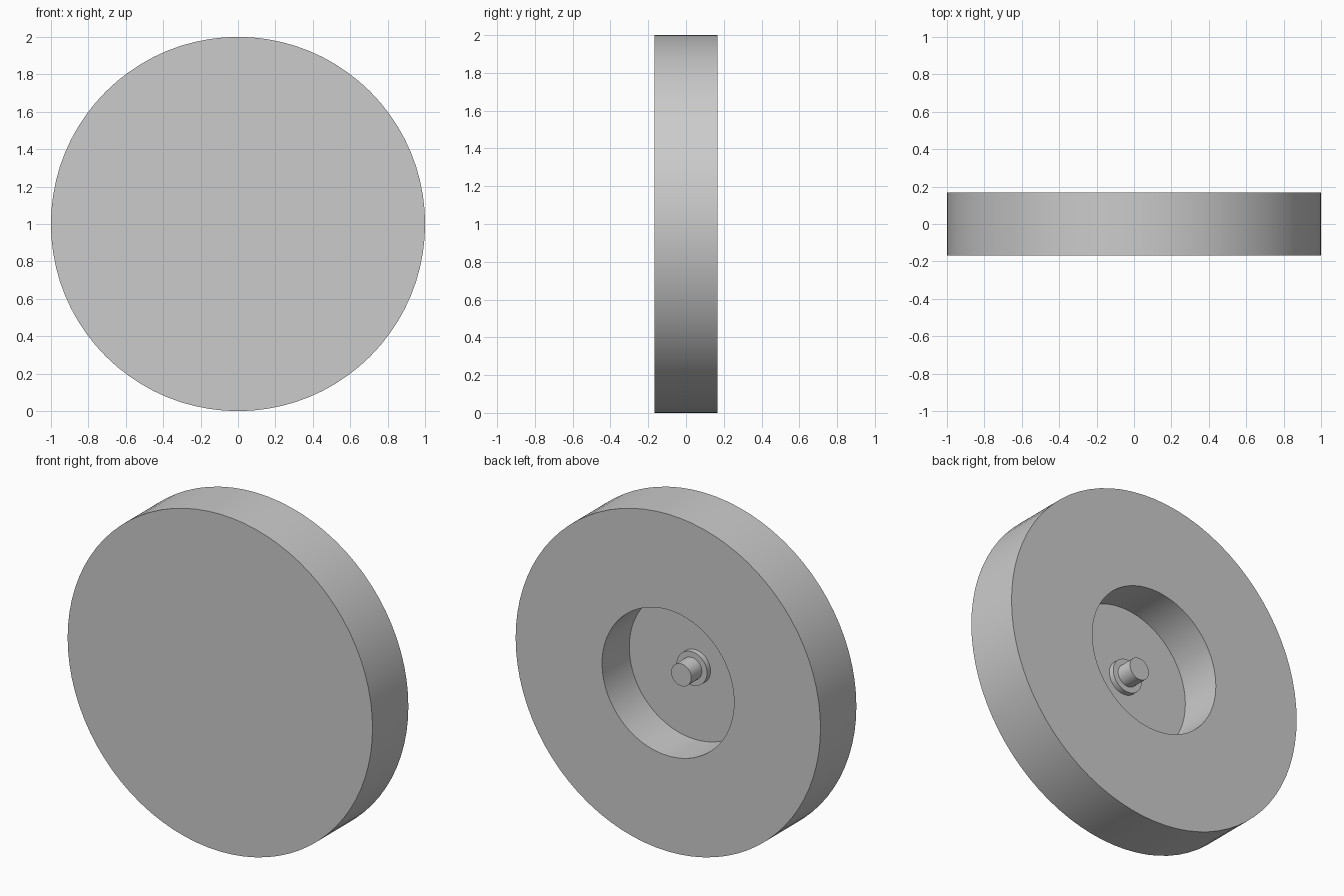
import bpy, bmesh, math
from mathutils import Matrix, Vector

cube = bpy.data.objects.get("Cube")
if cube:
    bpy.data.objects.remove(cube, do_unlink=True)

SEGMENTS = 80
HALF = 0.168      # half of the disc thickness
FLOOR = -0.087    # recess floor position along y

grey = bpy.data.materials.new("plain grey")
grey.use_nodes = True
colour = (0.6, 0.6, 0.6, 1)
grey.diffuse_color = colour
grey.node_tree.nodes["Principled BSDF"].inputs["Base Color"].default_value = colour


def lathe(name, profile):
    """Revolve (radius, y) points about the y axis."""
    bm = bmesh.new()
    verts = [bm.verts.new((r, y, 0)) for r, y in profile]
    edges = [bm.edges.new(pair) for pair in zip(verts, verts[1:])]
    bmesh.ops.spin(bm, geom=verts + edges, cent=(0, 0, 0), axis=(0, 1, 0),
                   angle=math.tau, steps=SEGMENTS, use_duplicate=False)
    bmesh.ops.remove_doubles(bm, verts=bm.verts[:], dist=0.0005)
    # Close the flat end discs
    bmesh.ops.holes_fill(bm, edges=[e for e in bm.edges if e.is_boundary], sides=0)
    bmesh.ops.recalc_face_normals(bm, faces=bm.faces[:])
    mesh = bpy.data.meshes.new(name)
    bm.to_mesh(mesh)
    bm.free()
    mesh.materials.append(grey)
    obj = bpy.data.objects.new(name, mesh)
    obj.location.z = 1
    bpy.context.collection.objects.link(obj)
    bpy.ops.object.select_all(action='DESELECT')
    obj.select_set(True)
    bpy.context.view_layer.objects.active = obj
    bpy.ops.object.shade_smooth_by_angle(angle=math.radians(30))
    return obj


# Thick disc with a round recess in its back
lathe("wheel_disc", [(1, -HALF), (1, HALF), (0.433, HALF), (0.433, FLOOR)])

# Collar and axle pin standing on the recess floor
lathe("axle_pin", [(0.1, FLOOR), (0.1, FLOOR + 0.033),
                   (0.066, FLOOR + 0.033), (0.066, 0.045)])
